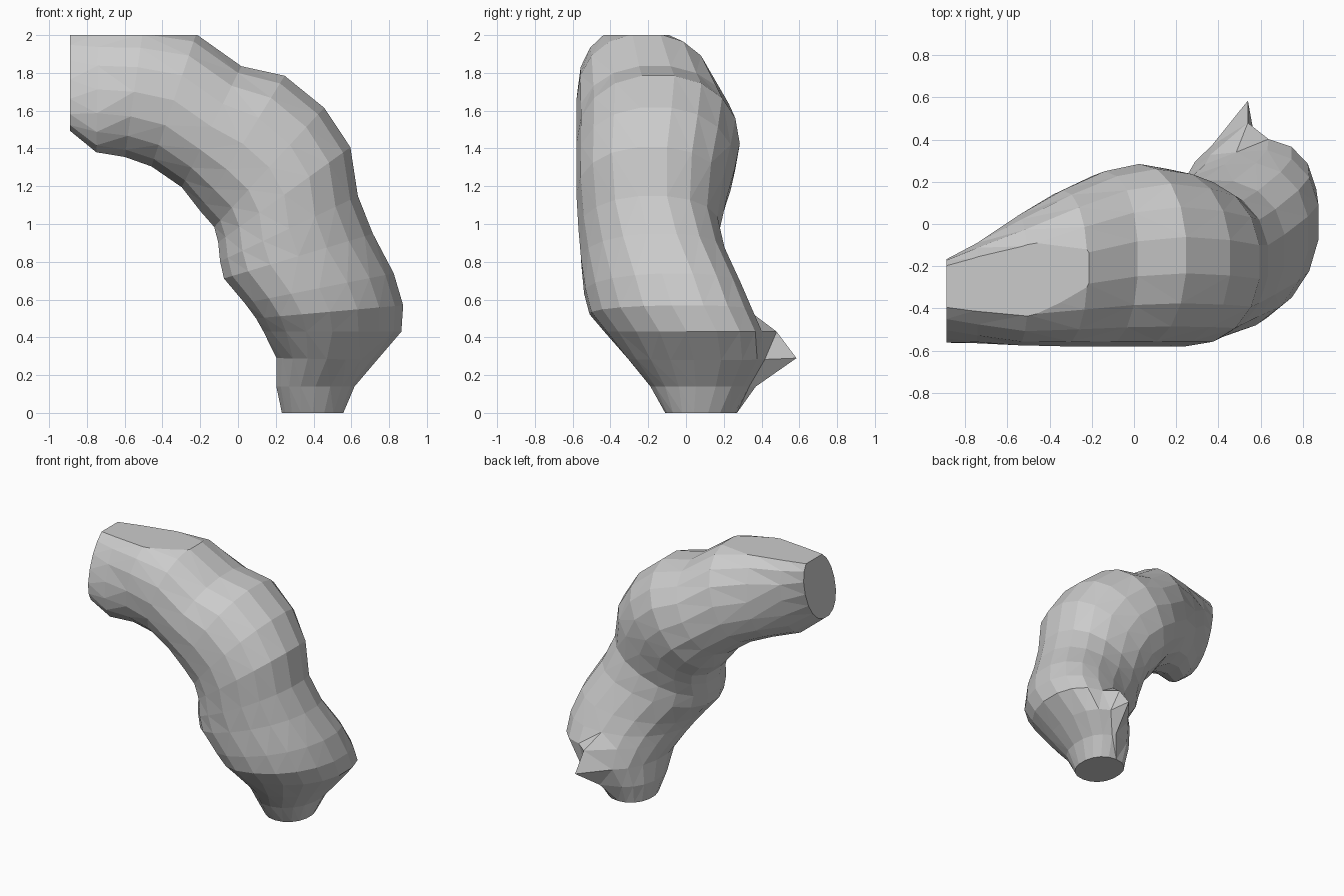
import bpy, bmesh
from math import sin, cos, pi, copysign

SIDES = 18

# Cross-sections along the bend:
# inner x, inner z, outer x, outer z, y min, y max, skew
RINGS = [
    (-0.89, 1.49, -0.89, 2.04, -0.56, -0.17, 0.08),
    (-0.75, 1.375, -0.74, 2.05, -0.565, -0.09, 0.05),
    (-0.60, 1.35, -0.50, 2.05, -0.575, 0.04, 0.00),
    (-0.46, 1.30, -0.22, 2.01, -0.58, 0.16, 0.00),
    (-0.30, 1.19, 0.02, 1.84, -0.58, 0.25, 0.00),
    (-0.20, 1.06, 0.25, 1.79, -0.58, 0.285, 0.00),
    (-0.13, 0.98, 0.46, 1.62, -0.58, 0.26, 0.00),
    (-0.11, 0.90, 0.60, 1.41, -0.58, 0.22, 0.00),
    (-0.10, 0.80, 0.64, 1.15, -0.57, 0.18, 0.02),
    (-0.08, 0.71, 0.72, 0.95, -0.56, 0.21, 0.05),
    (0.03, 0.58, 0.83, 0.74, -0.54, 0.29, 0.08),
    (0.09, 0.50, 0.88, 0.57, -0.51, 0.35, 0.09),
    (0.13, 0.43, 0.87, 0.43, -0.43, 0.40, 0.10),
    (0.20, 0.29, 0.74, 0.28, -0.31, 0.42, 0.06),
    (0.20, 0.14, 0.62, 0.14, -0.19, 0.34, 0.03),
    (0.23, 0.00, 0.56, 0.00, -0.11, 0.27, 0.00),
]


def soft(v, p=0.92):
    return copysign(abs(v) ** p, v)


def add_ring(bm, xi, zi, xo, zo, y0, y1, skew):
    verts = []
    ry = ((y1 - y0) ** 2 / 4 - skew ** 2) ** 0.5
    for i in range(SIDES):
        a = 2 * pi * i / SIDES + pi / 2
        c, s = soft(cos(a)), soft(sin(a))
        f = (c + 1) / 2
        verts.append(bm.verts.new((xi + (xo - xi) * f,
                                   (y0 + y1) / 2 + ry * s + skew * c,
                                   zi + (zo - zi) * f)))
    return verts


# Bent tube lofted through the sections
bm = bmesh.new()
rings = [add_ring(bm, *r) for r in RINGS]

# Pointed bump low on the back
rings[12][0].co = (0.54, 0.48, 0.43)
rings[13][0].co = (0.54, 0.585, 0.29)
rings[14][0].co = (0.48, 0.37, 0.14)

for a, b in zip(rings, rings[1:]):
    for i in range(SIDES):
        j = (i + 1) % SIDES
        bm.faces.new((a[i], a[j], b[j], b[i]))
bmesh.ops.triangulate(bm, faces=bm.faces[:])

# Flat end caps
bm.faces.new(rings[0])
bm.faces.new(rings[-1])

# Flat cut across the top
bmesh.ops.bisect_plane(bm, geom=bm.verts[:] + bm.edges[:] + bm.faces[:],
                       plane_co=(0, 0, 2), plane_no=(0, 0, 1), clear_outer=True)
bmesh.ops.holes_fill(bm, edges=[e for e in bm.edges if e.is_boundary], sides=0)
bmesh.ops.recalc_face_normals(bm, faces=bm.faces[:])

mesh = bpy.data.meshes.new("bent_tube")
bm.to_mesh(mesh)
bm.free()
obj = bpy.data.objects.new("bent_tube", mesh)
bpy.context.collection.objects.link(obj)
